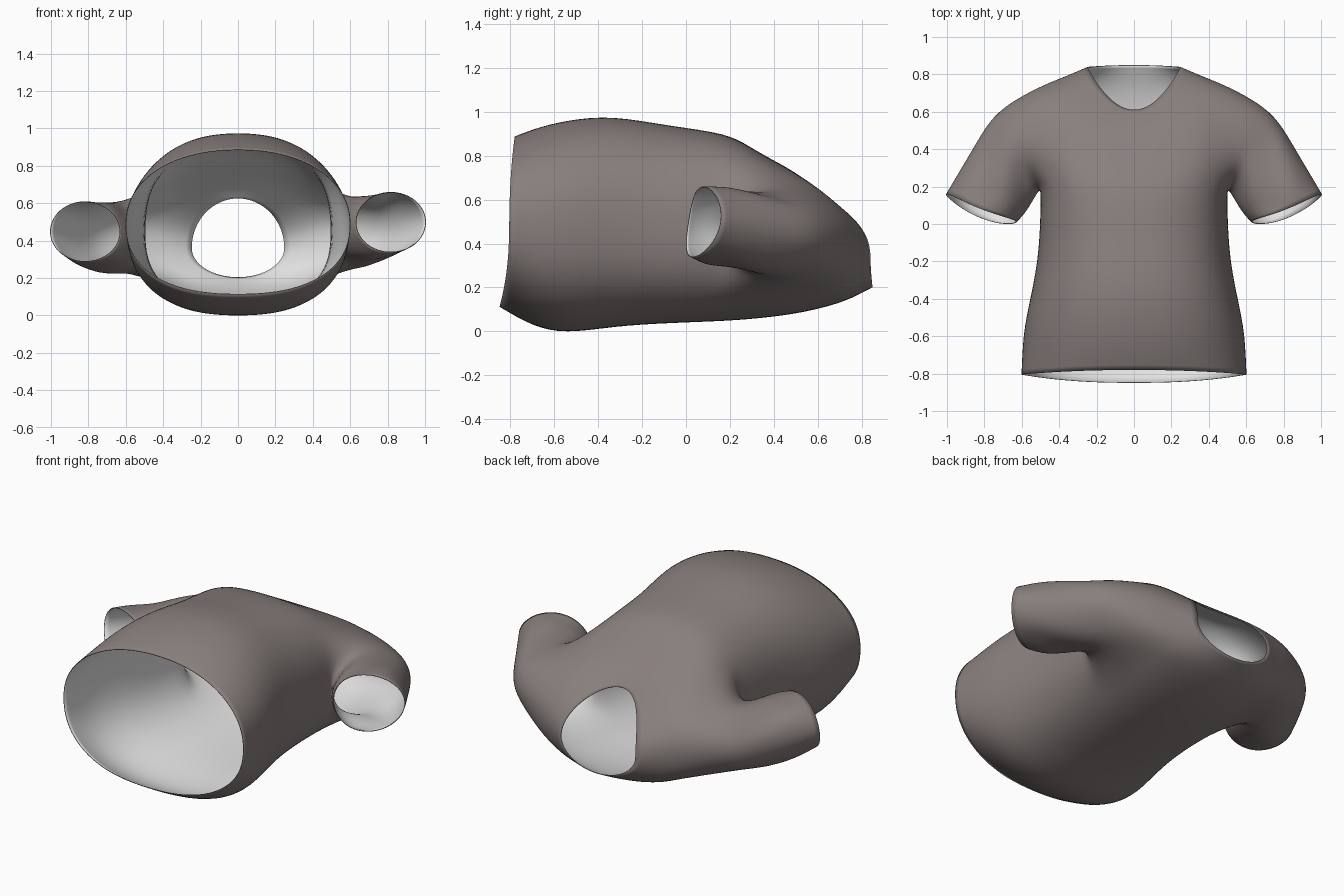
import bpy, bmesh, math
from mathutils import Vector

if "Cube" in bpy.data.objects:
    bpy.data.objects.remove(bpy.data.objects["Cube"])

N = 32      # points around the torso
ARM = 4     # half-width of each armhole, in points
LOW, HIGH = 5, 9   # torso rings that bound the armholes


def material(name, rgb):
    m = bpy.data.materials.new(name)
    m.diffuse_color = (*rgb, 1)
    m.use_nodes = True
    m.node_tree.nodes["Principled BSDF"].inputs["Base Color"].default_value = m.diffuse_color
    return m


fabric = material("taupe fabric", (0.25, 0.215, 0.205))
lining = material("pale inside", (0.76, 0.76, 0.76))

# Torso rings from hem to neck: half width, (y, z) at side, (y, z) at front,
# (y, z) at back, squareness of front, squareness of back
RINGS = [
    (0.605, (-0.805, 0.49), (-0.780, 0.890), (-0.850, 0.110), 2.15, 2.35),
    (0.600, (-0.690, 0.47), (-0.680, 0.930), (-0.700, 0.020), 2.2, 2.4),
    (0.590, (-0.550, 0.46), (-0.540, 0.965), (-0.550, -0.014), 2.25, 2.4),
    (0.550, (-0.370, 0.46), (-0.340, 0.987), (-0.320, 0.022), 2.3, 2.4),
    (0.508, (-0.150, 0.45), (-0.080, 0.938), (-0.080, 0.036), 2.4, 2.4),
    (0.500, (0.150, 0.44), (0.190, 0.905), (0.180, 0.045), 2.6, 2.4),
    (0.520, (0.340, 0.44), (0.290, 0.842), (0.330, 0.057), 2.75, 2.4),
    (0.535, (0.480, 0.44), (0.380, 0.790), (0.480, 0.075), 2.65, 2.4),
    (0.540, (0.620, 0.43), (0.450, 0.752), (0.610, 0.102), 2.4, 2.35),
    (0.510, (0.735, 0.42), (0.510, 0.715), (0.715, 0.133), 2.2, 2.3),
    (0.380, (0.785, 0.39), (0.570, 0.670), (0.790, 0.167), 2.1, 2.1),
    (0.250, (0.840, 0.36), (0.608, 0.630), (0.850, 0.200), 2.0, 2.0),
]

# Sleeve rings: inner (x, y), outer (x, y), low z, high z, forward bow, lean
SLEEVE = [
    (0.500, 0.190, 0.675, 0.645, 0.245, 0.635, 0.00, 0.00),
    (0.530, 0.140, 0.775, 0.555, 0.262, 0.630, 0.00, 0.00),
    (0.565, 0.080, 0.865, 0.400, 0.280, 0.650, 0.00, 0.01),
    (0.600, 0.035, 0.945, 0.265, 0.300, 0.660, 0.01, 0.02),
    (0.628, 0.010, 1.007, 0.160, 0.335, 0.662, 0.03, 0.025),
]


def torso_point(ring, k):
    w, side, front, back, pf, pb = ring
    a = 2 * math.pi * k / N
    c, s = math.cos(a), math.sin(a)
    end, p = (front, pf) if s > 0 else (back, pb)
    x = w * math.copysign(abs(c) ** (2 / p), c)
    y = side[0] + (end[0] - side[0]) * s * s
    z = side[1] + (end[1] - side[1]) * abs(s) ** (2 / p)
    return Vector((x, y, z))


bm = bmesh.new()
grid = [[bm.verts.new(torso_point(r, k)) for k in range(N)] for r in RINGS]


def in_armhole(i, k):
    if not LOW <= i < HIGH:
        return False
    right = k < ARM or k >= N - ARM
    left = N // 2 - ARM <= k < N // 2 + ARM
    return right or left


# Torso skin with armholes left open
for i in range(len(RINGS) - 1):
    for k in range(N):
        if not in_armhole(i, k):
            j = (k + 1) % N
            bm.faces.new((grid[i][k], grid[i][j], grid[i + 1][j], grid[i + 1][k]))


# Sleeve tubes grown from the armhole edges
def add_sleeve(sign, drop):
    def col(k):
        return k % N if sign > 0 else (N // 2 - k) % N

    path = [(LOW, k) for k in range(0, ARM)]
    path += [(i, ARM) for i in range(LOW, HIGH)]
    path += [(HIGH, k) for k in range(ARM, -ARM, -1)]
    path += [(i, -ARM) for i in range(HIGH, LOW, -1)]
    path += [(LOW, k) for k in range(-ARM, 0)]
    prev = [grid[i][col(k)] for i, k in path]
    n = len(prev)
    for r, (xi, yi, xo, yo, z0, z1, bow, lean) in enumerate(SLEEVE):
        ring = []
        for q in range(n):
            a = 2 * math.pi * q / n
            f = (1 - math.cos(a)) / 2
            s = math.sin(a)
            # soft crumples in the middle of the sleeve
            fold = 0.015 * math.sin(4 * a + 1.7 * r + sign) if 0 < r < 4 else 0
            x = xi + (xo - xi) * f
            y = yi + (yo - yi) * f - bow * s * s + lean * s
            z = (z0 + z1) / 2 + ((z1 - z0) / 2 + fold) * s
            ring.append(bm.verts.new((sign * x, y, z - drop * min(1, (r + 1) / 3))))
        for q in range(n):
            j = (q + 1) % n
            bm.faces.new((prev[q], prev[j], ring[j], ring[q]))
        prev = ring


add_sleeve(1, 0.0)
add_sleeve(-1, 0.05)

bmesh.ops.recalc_face_normals(bm, faces=bm.faces)
# make sure the chest faces outwards
bm.normal_update()
if max(bm.faces, key=lambda f: f.calc_center_median().z).normal.z < 0:
    bmesh.ops.reverse_faces(bm, faces=bm.faces)
for f in bm.faces:
    f.smooth = True

mesh = bpy.data.meshes.new("shirt")
bm.to_mesh(mesh)
bm.free()
mesh.materials.append(fabric)
mesh.materials.append(lining)
shirt = bpy.data.objects.new("shirt", mesh)
bpy.context.collection.objects.link(shirt)

# Smooth cloth with a thin pale inner side
sub = shirt.modifiers.new("smooth_cloth", 'SUBSURF')
sub.levels = sub.render_levels = 2
thick = shirt.modifiers.new("inner_side", 'SOLIDIFY')
thick.thickness = 0.004
thick.offset = -1
thick.material_offset = 1
